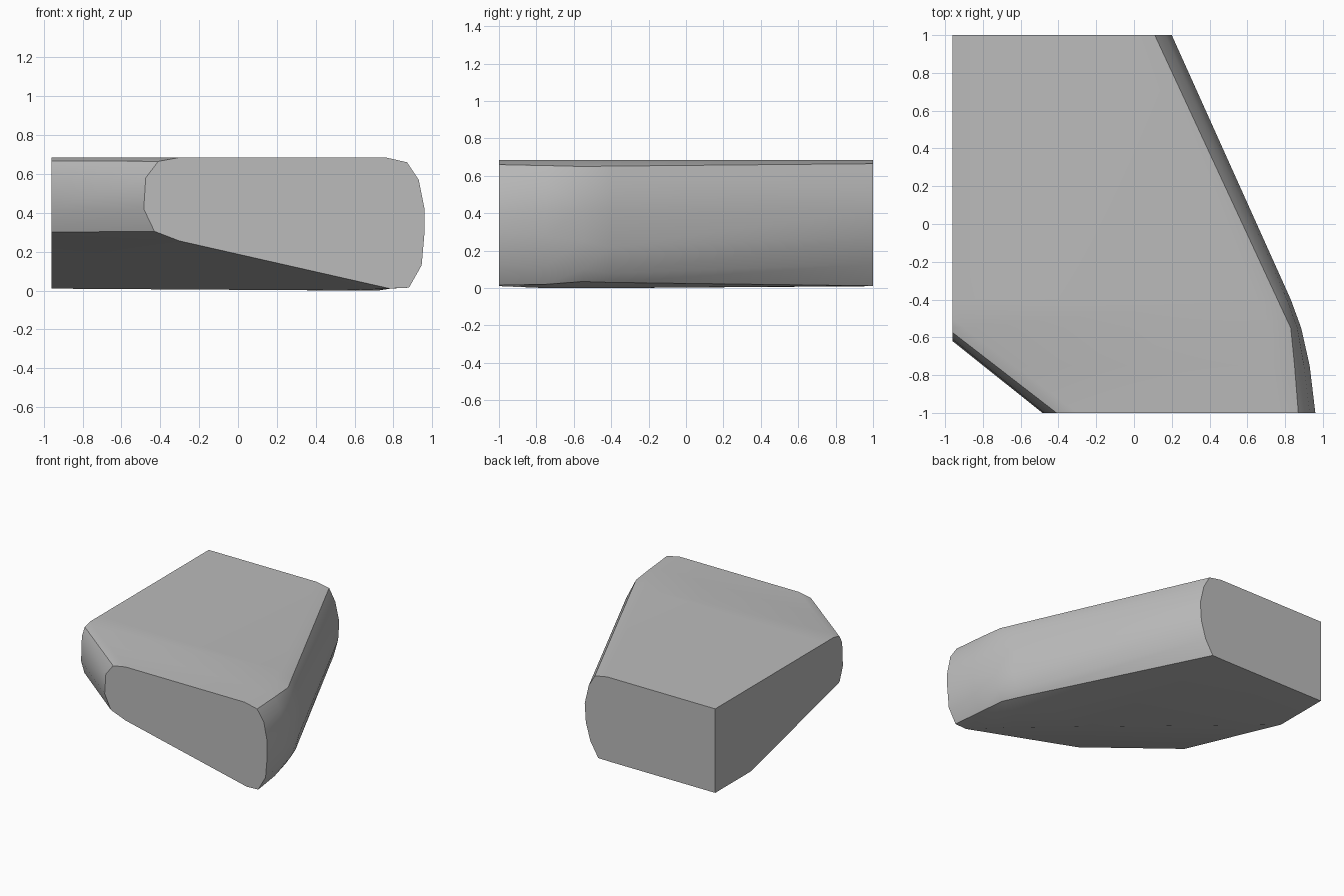
import bpy, bmesh, math
from mathutils import Vector

cube = bpy.data.objects.get("Cube")
if cube:
    bpy.data.objects.remove(cube, do_unlink=True)

LEFT_X = -0.96

# Rounded side profiles (x, z), top to bottom, for each depth y
SECTIONS = {
    1.0: [(0, .685), (.11, .665), (.165, .57), (.2, .42), (.19, .27), (.15, .13), (.08, .012), (-.03, .01)],
    -.4: [(.66, .685), (.76, .652), (.81, .57), (.83, .42), (.825, .22), (.79, .08), (.75, .03), (.6, 0)],
    -.55: [(.72, .685), (.83, .65), (.865, .57), (.885, .42), (.88, .25), (.855, .1), (.81, .035), (.67, 0)],
    -.75: [(.74, .685), (.85, .655), (.9, .57), (.93, .42), (.925, .28), (.905, .12), (.85, .02), (.72, 0)],
    -1.0: [(.76, .685), (.87, .66), (.93, .57), (.96, .42), (.96, .3), (.945, .13), (.88, .015), (.76, .01)],
}

# Cut-off corner: (x on the front face, y on the side face, z), top to bottom
CORNER = [(-.3, -.5, .685), (-.41, -.59, .665), (-.475, -.613, .58), (-.485, -.62, .42),
          (-.43, -.585, .305), (-.3, -.49, .255), (.76, .6, .015)]

bm = bmesh.new()

# Loft the block through its sections
rings = []
for y, profile in SECTIONS.items():
    outline = [(LEFT_X, .685)] + profile + [(LEFT_X, .01)]
    rings.append([bm.verts.new((x, y, z)) for x, z in outline])
for a, b in zip(rings, rings[1:]):
    for i in range(len(a)):
        j = (i + 1) % len(a)
        bm.faces.new((a[i], a[j], b[j], b[i]))
bm.faces.new(rings[0])
bm.faces.new(rings[-1])
bmesh.ops.recalc_face_normals(bm, faces=bm.faces)

# Slice the rounded corner and the sloping underside, one plane per strip
inside = Vector((0, .3, .4))
for (x0, y0, z0), (x1, y1, z1) in zip(CORNER, CORNER[1:]):
    p = Vector((x0, -1, z0))
    q = Vector((x1, -1, z1))
    side = Vector((LEFT_X, (y0 + y1) / 2, (z0 + z1) / 2))
    normal = (q - p).cross(side - p).normalized()
    if normal.dot(inside - p) > 0:
        normal = -normal
    cut = bmesh.ops.bisect_plane(bm, geom=bm.verts[:] + bm.edges[:] + bm.faces[:], dist=1e-5,
                                 plane_co=p, plane_no=normal, clear_outer=True)
    rim = [e for e in bm.edges if e.is_boundary]
    bmesh.ops.holes_fill(bm, edges=rim, sides=0)

bmesh.ops.remove_doubles(bm, verts=bm.verts, dist=1e-4)
bmesh.ops.triangulate(bm, faces=[f for f in bm.faces if len(f.verts) > 3])
bmesh.ops.recalc_face_normals(bm, faces=bm.faces)

mesh = bpy.data.meshes.new("stone_block")
bm.to_mesh(mesh)
bm.free()
block = bpy.data.objects.new("stone_block", mesh)
bpy.context.collection.objects.link(block)

# Plain grey stone
grey = bpy.data.materials.new("stone_grey")
grey.use_nodes = True
colour = (.5, .5, .5, 1)
grey.diffuse_color = colour
grey.node_tree.nodes["Principled BSDF"].inputs["Base Color"].default_value = colour
mesh.materials.append(grey)

bpy.ops.object.select_all(action='DESELECT')
block.select_set(True)
bpy.context.view_layer.objects.active = block
bpy.ops.object.shade_smooth_by_angle(angle=math.radians(30))
